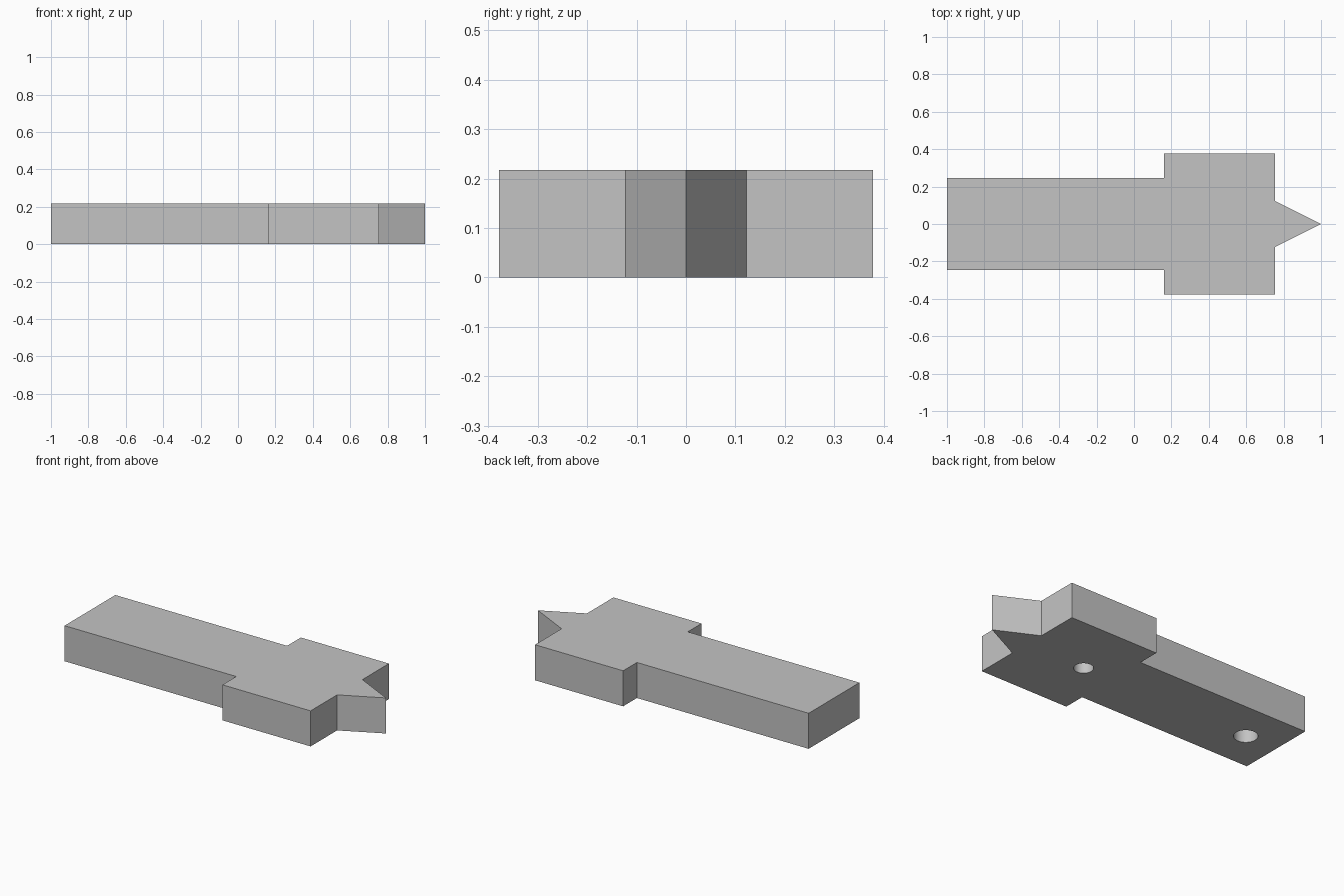
import bpy
import bmesh

HEIGHT = 0.217

cube = bpy.data.objects.get("Cube")
if cube:
    bpy.data.objects.remove(cube, do_unlink=True)

grey = bpy.data.materials.new("plain_grey")
grey.use_nodes = True
colour = (0.55, 0.55, 0.55, 1)
grey.diffuse_color = colour
grey.node_tree.nodes["Principled BSDF"].inputs["Base Color"].default_value = colour

# Half outline from the tail to the point, mirrored across the centre line
half = [(-1, 0.245), (0.16, 0.245), (0.16, 0.378), (0.755, 0.378), (0.755, 0.122)]
outline = half + [(1, 0)] + [(x, -y) for x, y in reversed(half)]

# Extruded body
bm = bmesh.new()
base = bm.faces.new([bm.verts.new((x, y, 0)) for x, y in outline])
top = bmesh.ops.extrude_face_region(bm, geom=[base])["geom"]
bmesh.ops.translate(bm, vec=(0, 0, HEIGHT),
                    verts=[v for v in top if isinstance(v, bmesh.types.BMVert)])
bmesh.ops.recalc_face_normals(bm, faces=bm.faces[:])
mesh = bpy.data.meshes.new("pointed_body")
bm.to_mesh(mesh)
bm.free()
mesh.materials.append(grey)
body = bpy.data.objects.new("pointed_body", mesh)
bpy.context.collection.objects.link(body)


# Blind round holes in the underside
def drill(name, x, radius, depth):
    bpy.ops.mesh.primitive_cylinder_add(vertices=48, radius=radius,
                                        depth=2 * depth, location=(x, 0, 0))
    cutter = bpy.context.object
    cutter.name = name
    cutter.data.materials.append(grey)
    cutter.hide_render = True
    cutter.display_type = 'WIRE'
    mod = body.modifiers.new(name, 'BOOLEAN')
    mod.object = cutter
    mod.operation = 'DIFFERENCE'
    mod.solver = 'EXACT'
    bpy.ops.object.select_all(action='DESELECT')
    bpy.context.view_layer.objects.active = body
    body.select_set(True)
    bpy.ops.object.modifier_apply(modifier=mod.name)
    bpy.data.objects.remove(cutter, do_unlink=True)


drill("head_hole_cutter", 0.355, 0.054, 0.16)
drill("tail_hole_cutter", -0.787, 0.066, 0.16)
bpy.ops.object.shade_smooth_by_angle()
